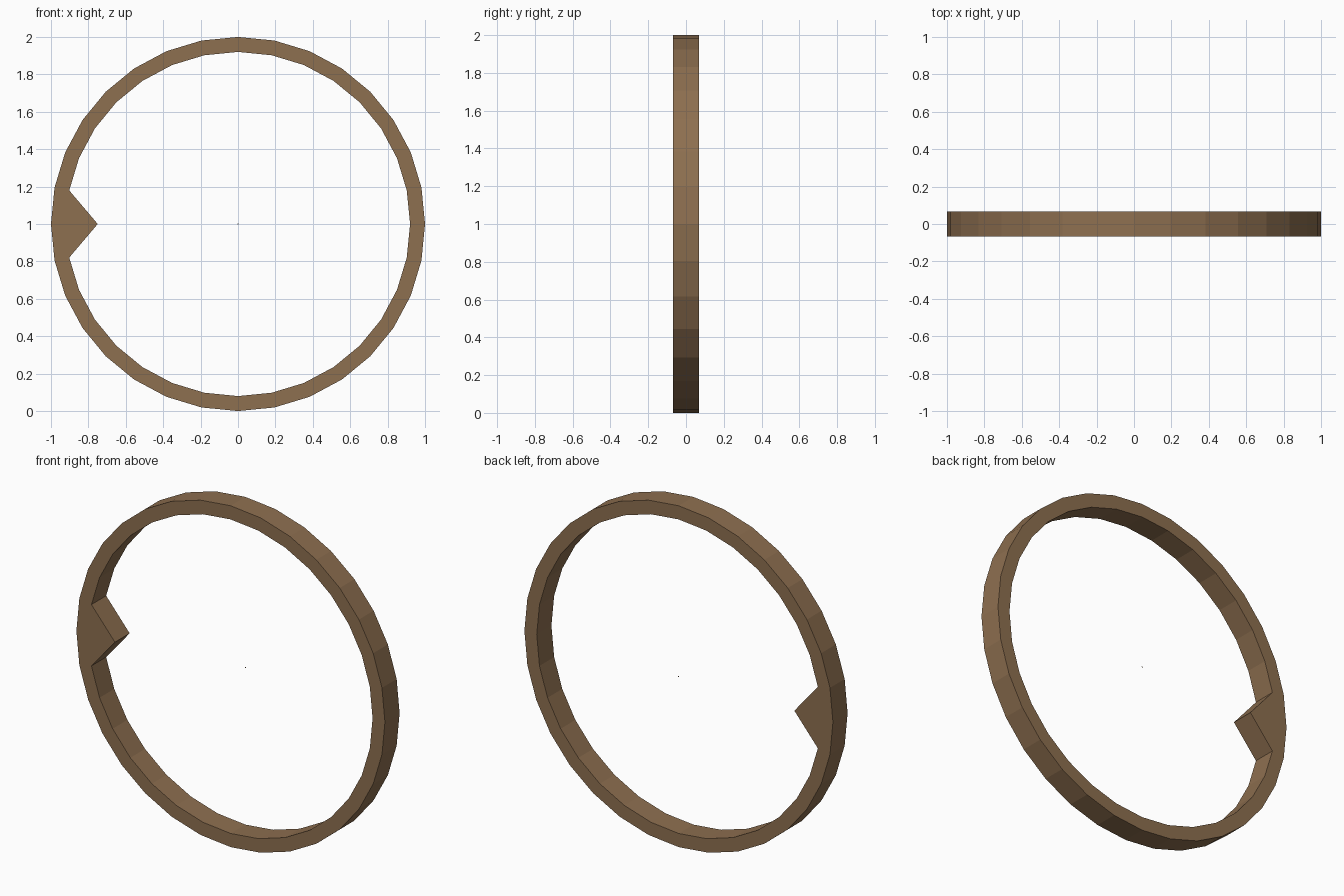
import bpy, bmesh
from math import sin, cos, pi

if "Cube" in bpy.data.objects:
    bpy.data.objects.remove(bpy.data.objects["Cube"])

SEGMENTS, OUTER, INNER, TIP, HALF = 32, 1.0, 0.92, 0.75, 0.068

mat = bpy.data.materials.new("brown")
mat.diffuse_color = (0.27, 0.16, 0.08, 1)
mat.use_nodes = True
mat.node_tree.nodes["Principled BSDF"].inputs["Base Color"].default_value = mat.diffuse_color


def add_object(name, bm):
    mesh = bpy.data.meshes.new(name)
    bm.to_mesh(mesh)
    bm.free()
    mesh.materials.append(mat)
    obj = bpy.data.objects.new(name, mesh)
    bpy.context.collection.objects.link(obj)


def point(r, i, y):
    a = 2 * pi * i / SEGMENTS
    return (r * cos(a), y, 1 + r * sin(a))


# flat-sided ring; one inner corner is pulled inward to form the pointer
bm = bmesh.new()
sections = []
for i in range(SEGMENTS):
    inner = TIP if i == SEGMENTS // 2 else INNER
    sections.append([bm.verts.new(point(r, i, y)) for r, y in
                     ((OUTER, -HALF), (OUTER, HALF), (inner, HALF), (inner, -HALF))])
for i in range(SEGMENTS):
    a, b = sections[i], sections[(i + 1) % SEGMENTS]
    for k in range(4):
        n = (k + 1) % 4
        bm.faces.new((a[k], a[n], b[n], b[k]))
bmesh.ops.recalc_face_normals(bm, faces=bm.faces)
add_object("pointer_ring", bm)

# tiny centre mark level with the back face
bm = bmesh.new()
bm.faces.new([bm.verts.new((0.004 * cos(i * pi / 4), HALF, 1 + 0.004 * sin(i * pi / 4)))
              for i in range(8)])
add_object("centre_mark", bm)
